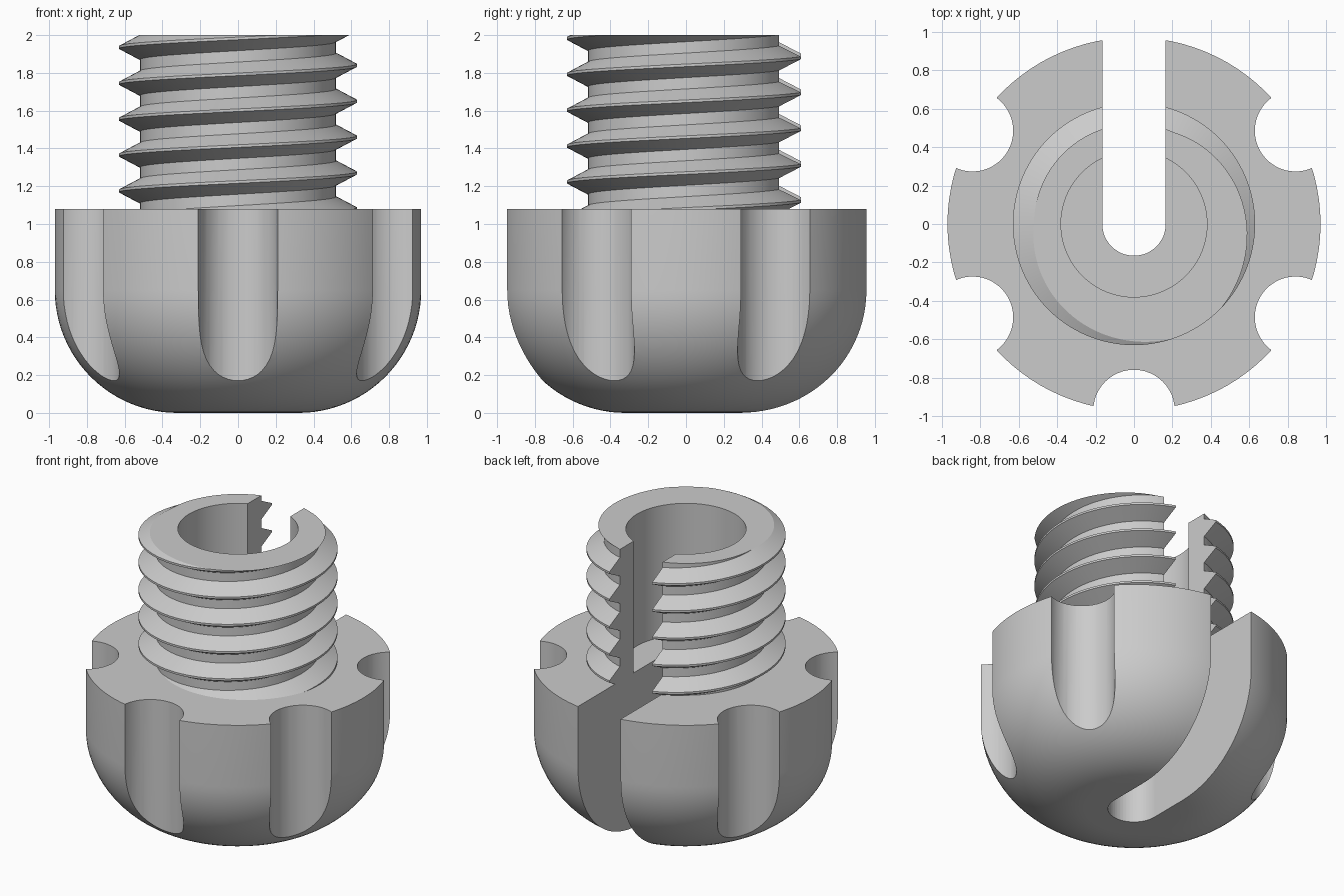
import bpy, bmesh
from math import pi, cos, sin, radians
from mathutils import Vector

if "Cube" in bpy.data.objects:
    bpy.data.objects.remove(bpy.data.objects["Cube"], do_unlink=True)

KNOB_R, KNOB_TOP, FILLET = 0.97, 1.08, 0.65
ROOT_R, CREST_R, PITCH, TOP = 0.52, 0.63, 0.19, 2.0
BORE_R, SLOT_R, SCALLOP_R = 0.38, 0.165, 0.212
STEPS = 96

grey = bpy.data.materials.new("light grey")
grey.use_nodes = True
grey.diffuse_color = (0.6, 0.6, 0.6, 1)
grey.node_tree.nodes["Principled BSDF"].inputs["Base Color"].default_value = (0.6, 0.6, 0.6, 1)


def make_object(name, bm):
    bmesh.ops.recalc_face_normals(bm, faces=bm.faces)
    mesh = bpy.data.meshes.new(name)
    bm.to_mesh(mesh)
    bm.free()
    mesh.materials.append(grey)
    obj = bpy.data.objects.new(name, mesh)
    bpy.context.collection.objects.link(obj)
    return obj


def arc(cx, cy, r, start, end, n):
    return [(cx + r * cos(start + (end - start) * i / n),
             cy + r * sin(start + (end - start) * i / n)) for i in range(n + 1)]


def prism(name, outline, z0, z1):
    bm = bmesh.new()
    face = bm.faces.new([bm.verts.new((x, y, z0)) for x, y in outline])
    top = bmesh.ops.extrude_face_region(bm, geom=[face])["geom"]
    bmesh.ops.translate(bm, vec=(0, 0, z1 - z0),
                        verts=[v for v in top if isinstance(v, bmesh.types.BMVert)])
    return make_object(name, bm)


def activate(obj):
    bpy.ops.object.select_all(action='DESELECT')
    obj.select_set(True)
    bpy.context.view_layer.objects.active = obj


def cut(obj, cutters):
    activate(obj)
    for cutter in cutters:
        cutter.hide_render = True
        mod = obj.modifiers.new("cut", 'BOOLEAN')
        mod.operation, mod.solver, mod.object = 'DIFFERENCE', 'EXACT', cutter
        bpy.ops.object.modifier_apply(modifier=mod.name)


# Knob: revolved profile with a large rounded lower edge
profile = [(0, 0)] + arc(KNOB_R - FILLET, FILLET, FILLET, -pi / 2, 0, 24)
profile += [(KNOB_R, KNOB_TOP), (0, KNOB_TOP)]
bm = bmesh.new()
verts = [bm.verts.new((r, 0, z)) for r, z in profile]
edges = [bm.edges.new(pair) for pair in zip(verts, verts[1:])]
bmesh.ops.spin(bm, geom=verts + edges, cent=(0, 0, 0), axis=(0, 0, 1),
               angle=2 * pi, steps=STEPS)
bmesh.ops.remove_doubles(bm, verts=bm.verts, dist=0.0001)
knob = make_object("knob", bm)

# Threaded stud: helical rows of root and crest points, cut flat at both ends
tooth = [(-0.065, ROOT_R), (-0.007, CREST_R), (0.007, CREST_R), (0.065, ROOT_R)]
TURNS, START = 9, 0.70
bm = bmesh.new()
columns = []
for j in range(STEPS):
    a = 2 * pi * j / STEPS
    columns.append([bm.verts.new((r * cos(a), r * sin(a),
                                  START + PITCH * (j / STEPS + turn) + dz))
                    for turn in range(TURNS) for dz, r in tooth])
for j, left in enumerate(columns):
    # the last column joins the first one, a full turn higher
    right = columns[j + 1] if j + 1 < STEPS else columns[0][len(tooth):]
    for i in range(min(len(left), len(right)) - 1):
        bm.faces.new((left[i], right[i], right[i + 1], left[i + 1]))
for z, direction in ((KNOB_TOP - 0.01, -1), (TOP, 1)):
    bmesh.ops.bisect_plane(bm, geom=bm.verts[:] + bm.edges[:] + bm.faces[:],
                           plane_co=Vector((0, 0, z)), plane_no=Vector((0, 0, direction)),
                           clear_outer=True)
bmesh.ops.holes_fill(bm, edges=[e for e in bm.edges if e.is_boundary], sides=0)
stud = make_object("threaded_stud", bm)

# Cutters: slot open to the back, central bore, five grip scallops
slot = prism("slot_cutter", arc(0, 0, SLOT_R, pi, 2 * pi, 24)
             + [(SLOT_R, 1.2), (-SLOT_R, 1.2)], -0.2, 2.2)
bore = prism("bore_cutter", arc(0, 0, BORE_R, 0.02, 2 * pi + 0.02, 64)[:-1], 0.9, 2.2)
scallops = []
for deg in (-90, -30, 30, 150, 210):
    a = radians(deg)
    ring = arc(KNOB_R * cos(a), KNOB_R * sin(a), SCALLOP_R, a, a + 2 * pi, 48)[:-1]
    scallops.append(prism("scallop_cutter", ring, -0.2, 1.3))

cut(knob, scallops + [slot])
cut(stud, [bore, slot])
for cutter in scallops + [slot, bore]:
    bpy.data.objects.remove(cutter, do_unlink=True)

for part in (knob, stud):
    activate(part)
    bpy.ops.object.shade_smooth_by_angle(angle=radians(25))
